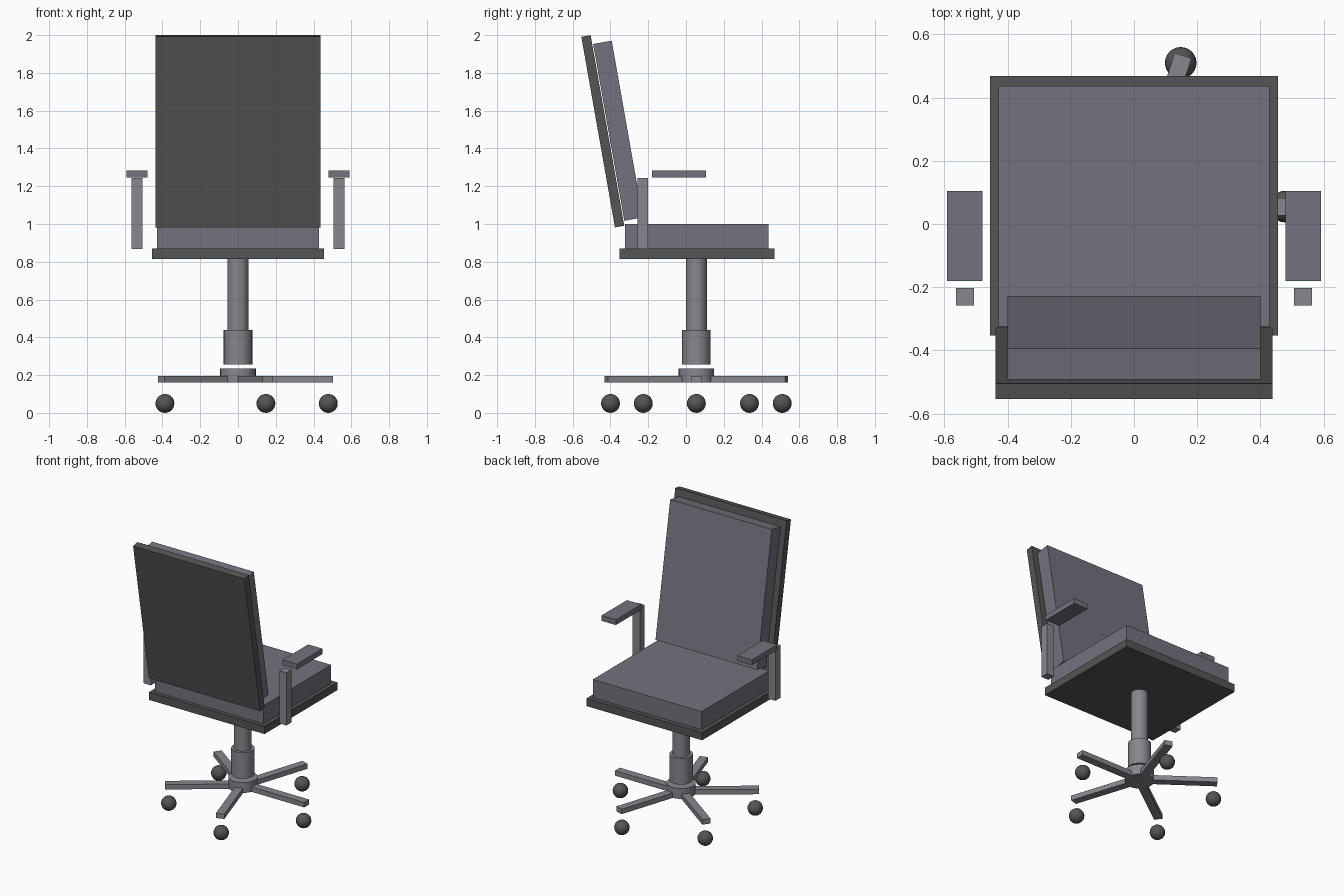
import bpy
from math import radians, cos, sin

if "Cube" in bpy.data.objects:
    bpy.data.objects.remove(bpy.data.objects["Cube"])


def material(name, rgb):
    m = bpy.data.materials.new(name)
    m.diffuse_color = (*rgb, 1)
    m.use_nodes = True
    m.node_tree.nodes["Principled BSDF"].inputs["Base Color"].default_value = m.diffuse_color
    return m


DARK = material("dark_plastic", (0.09, 0.09, 0.09))
FABRIC = material("fabric", (0.17, 0.17, 0.21))
METAL = material("metal", (0.24, 0.24, 0.27))
CY = 0.055  # y of the column axis


def finish(name, mat):
    ob = bpy.context.object
    ob.name = name
    ob.data.materials.append(mat)
    return ob


def box(name, centre, size, mat, rot=(0, 0, 0)):
    bpy.ops.mesh.primitive_cube_add(size=1, location=centre, rotation=rot)
    ob = finish(name, mat)
    ob.scale = size
    return ob


def cylinder(name, r, z0, z1, mat):
    bpy.ops.mesh.primitive_cylinder_add(vertices=32, radius=r, depth=z1 - z0,
                                        location=(0, CY, (z0 + z1) / 2))
    bpy.ops.object.shade_smooth_by_angle()
    return finish(name, mat)


# Seat
box("seat_shell", (0, 0.058, 0.842), (0.91, 0.82, 0.055), DARK)
box("seat_cushion", (0, 0.056, 0.934), (0.856, 0.76, 0.13), FABRIC)

# Reclined backrest
tilt = (radians(10), 0, 0)
box("back_shell", (0, -0.4405, 1.491), (0.876, 0.05, 1.025), DARK, tilt)
box("back_cushion", (0, -0.36, 1.494), (0.80, 0.10, 0.95), FABRIC, tilt)

# Arms
for side, s in (("left", -1), ("right", 1)):
    box(side + "_arm_post", (s * 0.534, -0.23, 1.056), (0.057, 0.056, 0.375), METAL)
    box(side + "_arm_pad", (s * 0.535, -0.038, 1.265), (0.113, 0.286, 0.038), FABRIC)

# Column and hub
cylinder("upper_column", 0.056, 0.44, 0.815, METAL)
cylinder("lower_column", 0.0755, 0.255, 0.44, METAL)
cylinder("hub", 0.094, 0.162, 0.235, METAL)

# Star base with five legs and ball casters
for i in range(5):
    a = radians(72 * i)
    box(f"base_leg_{i + 1}", (0.251 * cos(a), CY + 0.251 * sin(a), 0.178),
        (0.502, 0.056, 0.035), METAL, (0, 0, a))
    bpy.ops.mesh.primitive_uv_sphere_add(segments=24, ring_count=12, radius=0.05,
                                         location=(0.478 * cos(a), CY + 0.478 * sin(a), 0.05))
    bpy.ops.object.shade_smooth_by_angle()
    finish(f"caster_{i + 1}", DARK)
